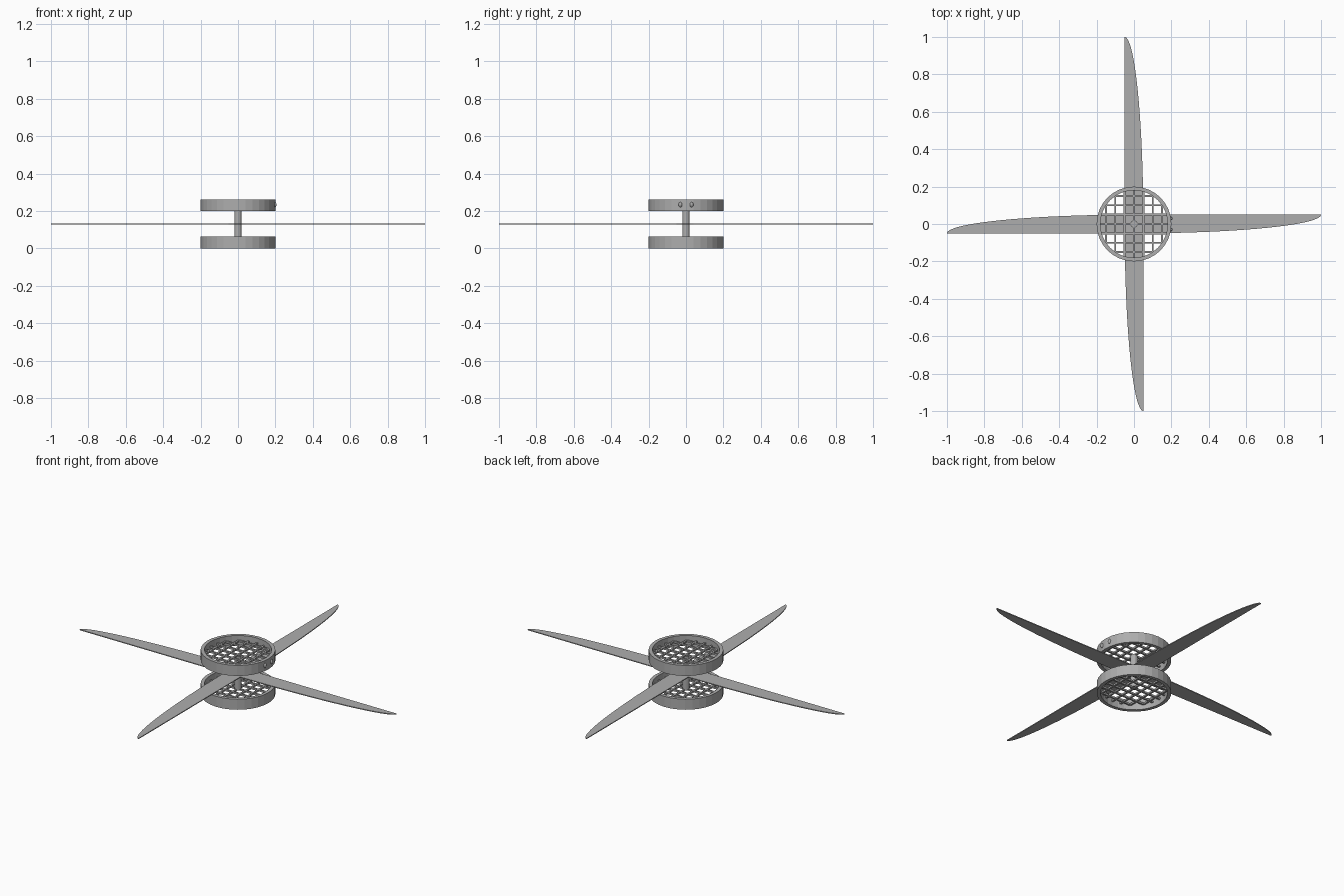
import bpy, bmesh, math
from mathutils import Matrix, Vector

if "Cube" in bpy.data.objects:
    bpy.data.objects.remove(bpy.data.objects["Cube"])

grey = bpy.data.materials.new("mid_grey")
grey.diffuse_color = (0.42, 0.42, 0.42, 1)
grey.use_nodes = True
grey.node_tree.nodes["Principled BSDF"].inputs["Base Color"].default_value = grey.diffuse_color


def finish(name, bm):
    bmesh.ops.recalc_face_normals(bm, faces=bm.faces)
    me = bpy.data.meshes.new(name)
    bm.to_mesh(me)
    bm.free()
    me.materials.append(grey)
    ob = bpy.data.objects.new(name, me)
    bpy.context.collection.objects.link(ob)
    return ob


def ring(name, z0, z1, r_in, r_out, n=32):
    bm = bmesh.new()
    prof = [(r_in, z0), (r_out, z0), (r_out, z1), (r_in, z1)]
    rows = []
    for i in range(n):
        a = 2 * math.pi * i / n
        rows.append([bm.verts.new((r * math.cos(a), r * math.sin(a), z)) for r, z in prof])
    for i in range(n):
        p, q = rows[i], rows[(i + 1) % n]
        for k in range(4):
            bm.faces.new((p[k], q[k], q[(k + 1) % 4], p[(k + 1) % 4]))
    return finish(name, bm)


def grille(name, z, w=0.01):
    bm = bmesh.new()
    for i in range(-3, 4):
        d = i * 0.05
        length = 2 * math.sqrt(0.186 ** 2 - d * d)
        for loc, size in (((d, 0, z), (w, length, w)), ((0, d, z), (length, w, w))):
            bmesh.ops.create_cube(bm, size=1, matrix=Matrix.Translation(loc) @ Matrix.Diagonal((*size, 1)))
    return finish(name, bm)


# Upper and lower guard rings with their square mesh
for label, z in (("lower", 0.0), ("upper", 0.2)):
    ring(label + "_ring", z, z + 0.062, 0.18, 0.2)
    grille(label + "_grille", z + 0.031)

# Central shaft
bm = bmesh.new()
bmesh.ops.create_cone(bm, cap_ends=True, segments=16, radius1=0.02, radius2=0.02, depth=0.2,
                      matrix=Matrix.Translation((0, 0, 0.131)))
finish("shaft", bm)

# Four blades: one straight edge, one quarter-ellipse edge
T = 0.005
for k in range(4):
    bm = bmesh.new()
    pts = [(0, 0.05)] + [(math.sin(a), 0.05 - 0.1 * math.cos(a))
                         for a in (math.pi / 2 * i / 24 for i in range(24, -1, -1))]
    face = bm.faces.new([bm.verts.new((x, y, 0.131 - T / 2)) for x, y in pts])
    ext = bmesh.ops.extrude_face_region(bm, geom=[face])
    bmesh.ops.translate(bm, vec=Vector((0, 0, T)),
                        verts=[g for g in ext["geom"] if isinstance(g, bmesh.types.BMVert)])
    bmesh.ops.rotate(bm, verts=bm.verts, matrix=Matrix.Rotation(k * math.pi / 2, 3, 'Z'))
    finish("blade_%d" % (k + 1), bm)

# Two small studs on the right side of the upper ring
for label, y in (("front", -0.03), ("back", 0.03)):
    bm = bmesh.new()
    bmesh.ops.create_uvsphere(bm, u_segments=12, v_segments=8, radius=1,
                              matrix=Matrix.Translation((0.196, y, 0.233)) @ Matrix.Diagonal((0.01, 0.01, 0.014, 1)))
    finish(label + "_stud", bm)
